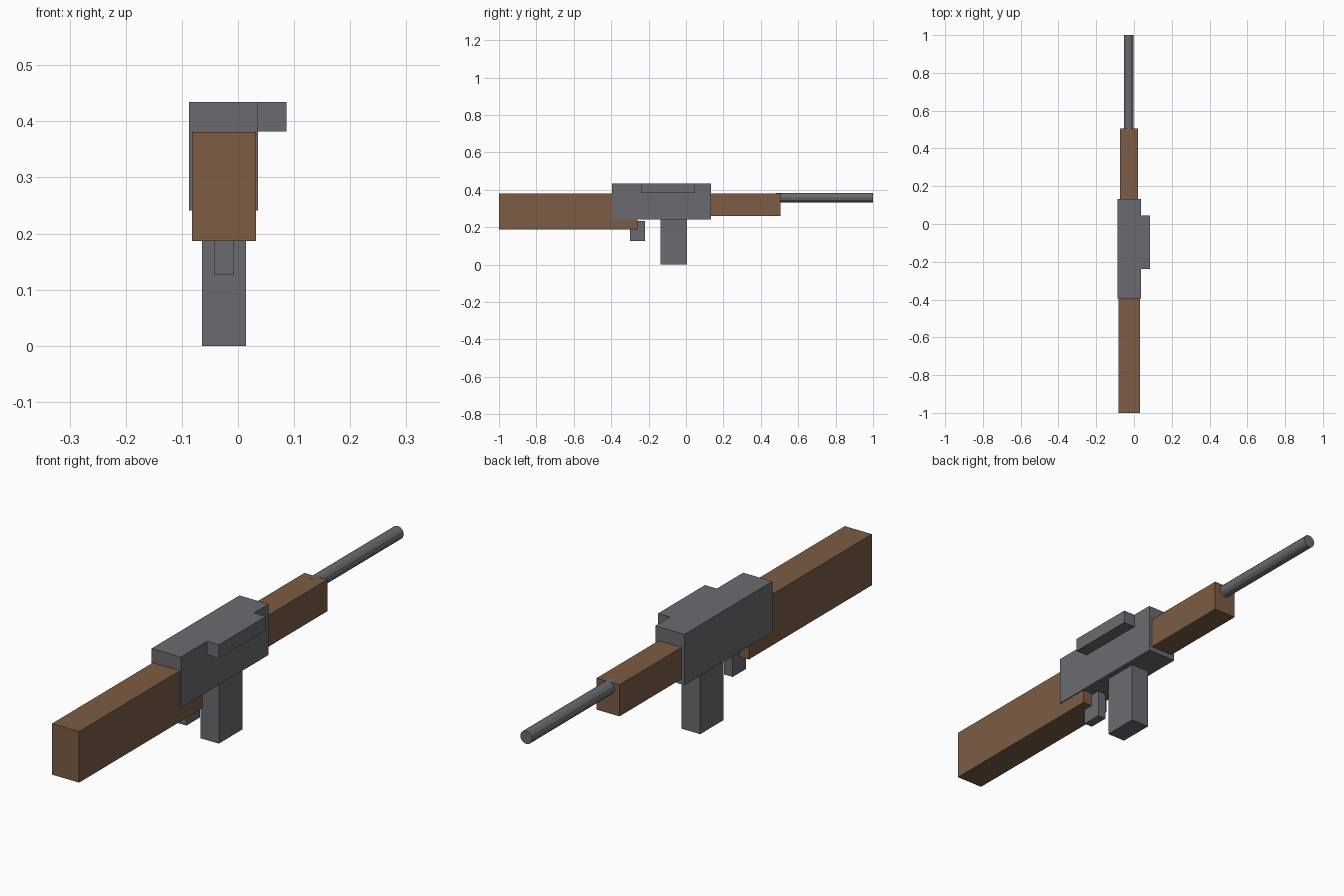
import bpy
import math

if "Cube" in bpy.data.objects:
    bpy.data.objects.remove(bpy.data.objects["Cube"])


def material(name, rgb):
    m = bpy.data.materials.new(name)
    m.diffuse_color = (*rgb, 1)
    m.use_nodes = True
    m.node_tree.nodes["Principled BSDF"].inputs["Base Color"].default_value = m.diffuse_color
    return m


GREY = material("gunmetal grey", (0.145, 0.148, 0.16))
BROWN = material("wood brown", (0.20, 0.108, 0.058))


def box(name, x, y, z, mat):
    """Box given by its (min, max) range on each axis."""
    bpy.ops.mesh.primitive_cube_add(size=1, location=[sum(r) / 2 for r in (x, y, z)])
    ob = bpy.context.object
    ob.name = name
    ob.scale = [r[1] - r[0] for r in (x, y, z)]
    bpy.ops.object.transform_apply(location=False, rotation=False, scale=True)
    ob.data.materials.append(mat)
    return ob


# Wooden furniture
box("stock", (-0.082, 0.032), (-1.0, -0.26), (0.187, 0.381), BROWN)
box("handguard", (-0.074, 0.022), (0.10, 0.505), (0.261, 0.381), BROWN)

# Metal body
box("receiver", (-0.087, 0.036), (-0.395, 0.133), (0.241, 0.434), GREY)
box("side_rail", (0.03, 0.086), (-0.237, 0.045), (0.382, 0.434), GREY)
box("magazine", (-0.064, 0.014), (-0.135, 0.006), (0.0, 0.25), GREY)
box("trigger", (-0.043, -0.007), (-0.30, -0.219), (0.126, 0.234), GREY)

# Barrel
bpy.ops.mesh.primitive_cylinder_add(
    vertices=12, radius=0.025, depth=0.52,
    location=(-0.028, 0.74, 0.358), rotation=(math.pi / 2, 0, 0))
barrel = bpy.context.object
barrel.name = "barrel"
barrel.data.materials.append(GREY)
